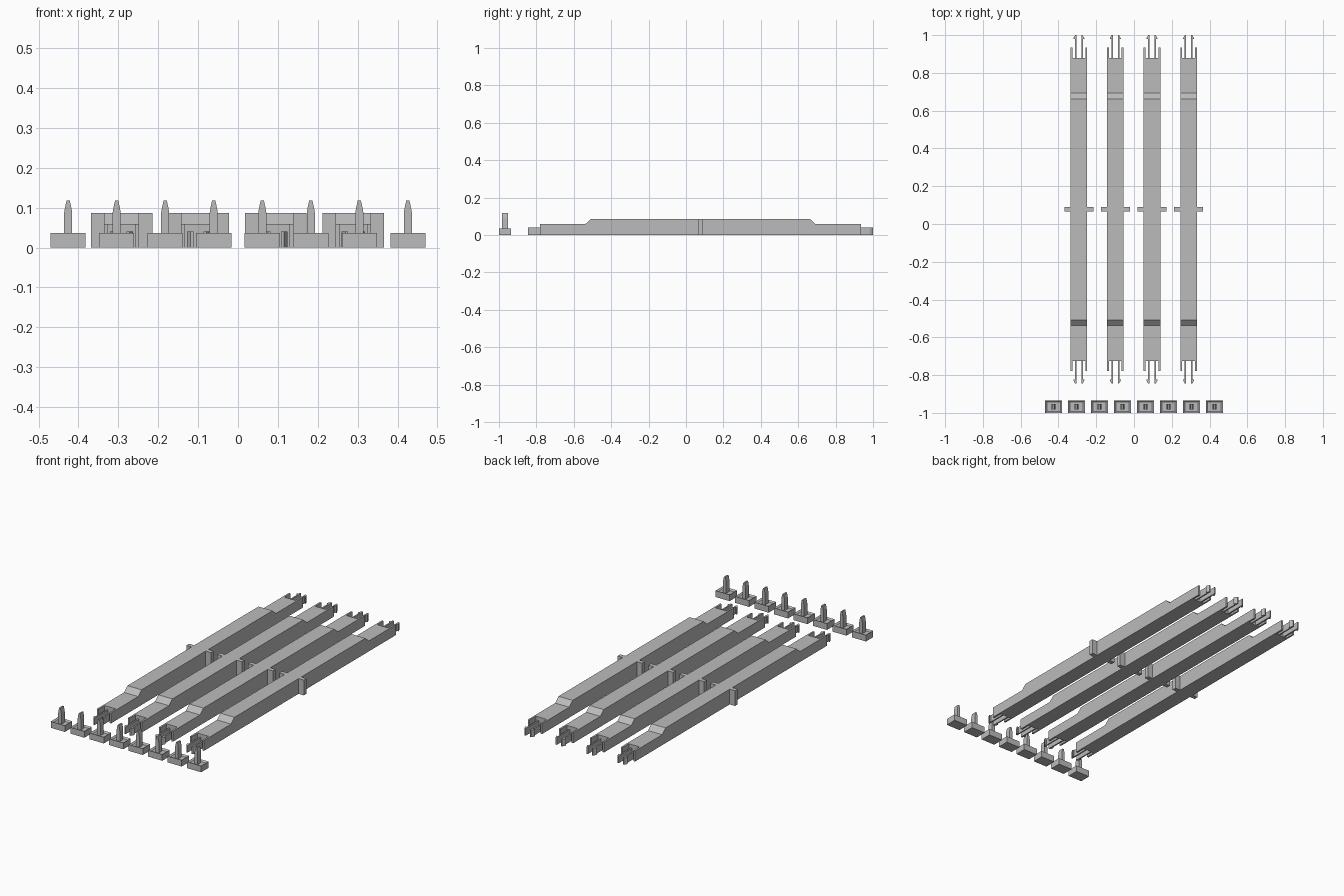
import bpy, bmesh
from mathutils import Matrix, Vector

cube = bpy.data.objects.get("Cube")
if cube:
    bpy.data.objects.remove(cube, do_unlink=True)

grey = bpy.data.materials.new("light grey plastic")
grey.use_nodes = True
colour = (0.5, 0.5, 0.5, 1)
grey.diffuse_color = colour
grey.node_tree.nodes["Principled BSDF"].inputs["Base Color"].default_value = colour

MID = 0.0775          # middle of the beams along y
HALF = 0.044          # half width of a beam
BODY = 0.857          # half length of the beam body
TIP = 0.922           # half length including the clips


def make_object(name, bm):
    bmesh.ops.recalc_face_normals(bm, faces=bm.faces)
    mesh = bpy.data.meshes.new(name)
    bm.to_mesh(mesh)
    bm.free()
    mesh.materials.append(grey)
    obj = bpy.data.objects.new(name, mesh)
    bpy.context.collection.objects.link(obj)
    return obj


def add_box(bm, low, high):
    low, high = Vector(low), Vector(high)
    place = Matrix.Translation((low + high) / 2) @ Matrix.Diagonal((high - low).to_4d())
    return bmesh.ops.create_cube(bm, size=1, matrix=place)["verts"]


def extrude_outline(bm, points, offset):
    face = bm.faces.new([bm.verts.new(p) for p in points])
    moved = bmesh.ops.extrude_face_region(bm, geom=[face])["geom"]
    bmesh.ops.translate(bm, vec=offset, verts=[v for v in moved if isinstance(v, bmesh.types.BMVert)])


# Beam body: stepped side outline, mirrored end for end
half_outline = [(BODY, 0), (BODY, 0.059), (0.615, 0.059), (0.585, 0.086)]
outline = half_outline + [(-y, z) for y, z in reversed(half_outline)]
bm = bmesh.new()
extrude_outline(bm, [(-HALF, y, z) for y, z in outline], (2 * HALF, 0, 0))
beam = make_object("beam", bm)

# Open notches in both ends of the body
bm = bmesh.new()
for s in (-1, 1):
    ys = sorted((s * 0.802, s * 0.9))
    add_box(bm, (-0.034, ys[0], -0.05), (0.034, ys[1], 0.1))
cutter = make_object("notch_cutter", bm)
cutter.hide_render = True
cut = beam.modifiers.new("notches", "BOOLEAN")
cut.object = cutter
cut.solver = "EXACT"
bpy.context.view_layer.update()
cut_mesh = bpy.data.meshes.new_from_object(beam.evaluated_get(bpy.context.evaluated_depsgraph_get()))
beam.modifiers.clear()
beam.data = cut_mesh
bpy.data.objects.remove(cutter, do_unlink=True)

# Clips: pairs of prongs with an outward barb, at both ends
bm = bmesh.new()
prong = [(0.013, 0.80), (0.013, TIP), (0.02, TIP), (0.029, 0.906), (0.029, 0.901), (0.021, 0.901), (0.021, 0.80)]
for sx in (-1, 1):
    for sy in (-1, 1):
        extrude_outline(bm, [(sx * x, sy * y, 0) for x, y in prong], (0, 0, 0.04))
clips = make_object("clips", bm)

# Cross tabs: one on each side at mid length
bm = bmesh.new()
for s in (-1, 1):
    xs = sorted((s * HALF, s * 0.077))
    add_box(bm, (xs[0], -0.012, 0), (xs[1], 0.012, 0.086))
tabs = make_object("cross_tabs", bm)

# Four beams side by side
for i, x in enumerate((-0.292, -0.099, 0.095, 0.289)):
    for part in (beam, clips, tabs):
        obj = part
        if i:
            obj = part.copy()
            bpy.context.collection.objects.link(obj)
            obj.name = f"{part.name}_{i + 1}"
        obj.location = (x, MID, 0)

# Pin base: block with a shallow recess
bm = bmesh.new()
add_box(bm, (-0.044, -0.0325, 0), (0.044, 0.0325, 0.036))
bm.normal_update()
top = [f for f in bm.faces if f.normal.z > 0.9]
bmesh.ops.inset_individual(bm, faces=top, thickness=0.012, depth=-0.008)
base = make_object("pin_base", bm)

# Pin: upright blade tapering to a narrow tip
bm = bmesh.new()
side = [(0.01, 0.028), (0.01, 0.088), (0.008, 0.1), (0.004, 0.118)]
shape = side + [(-x, z) for x, z in reversed(side)]
extrude_outline(bm, [(x, -0.015, z) for x, z in shape], (0, 0.03, 0))
pin = make_object("pin", bm)

# Row of eight pins along the front
for i in range(8):
    for part in (base, pin):
        obj = part
        if i:
            obj = part.copy()
            bpy.context.collection.objects.link(obj)
            obj.name = f"{part.name}_{i + 1}"
        obj.location = ((i - 3.5) * 0.1217, -0.9675, 0)
